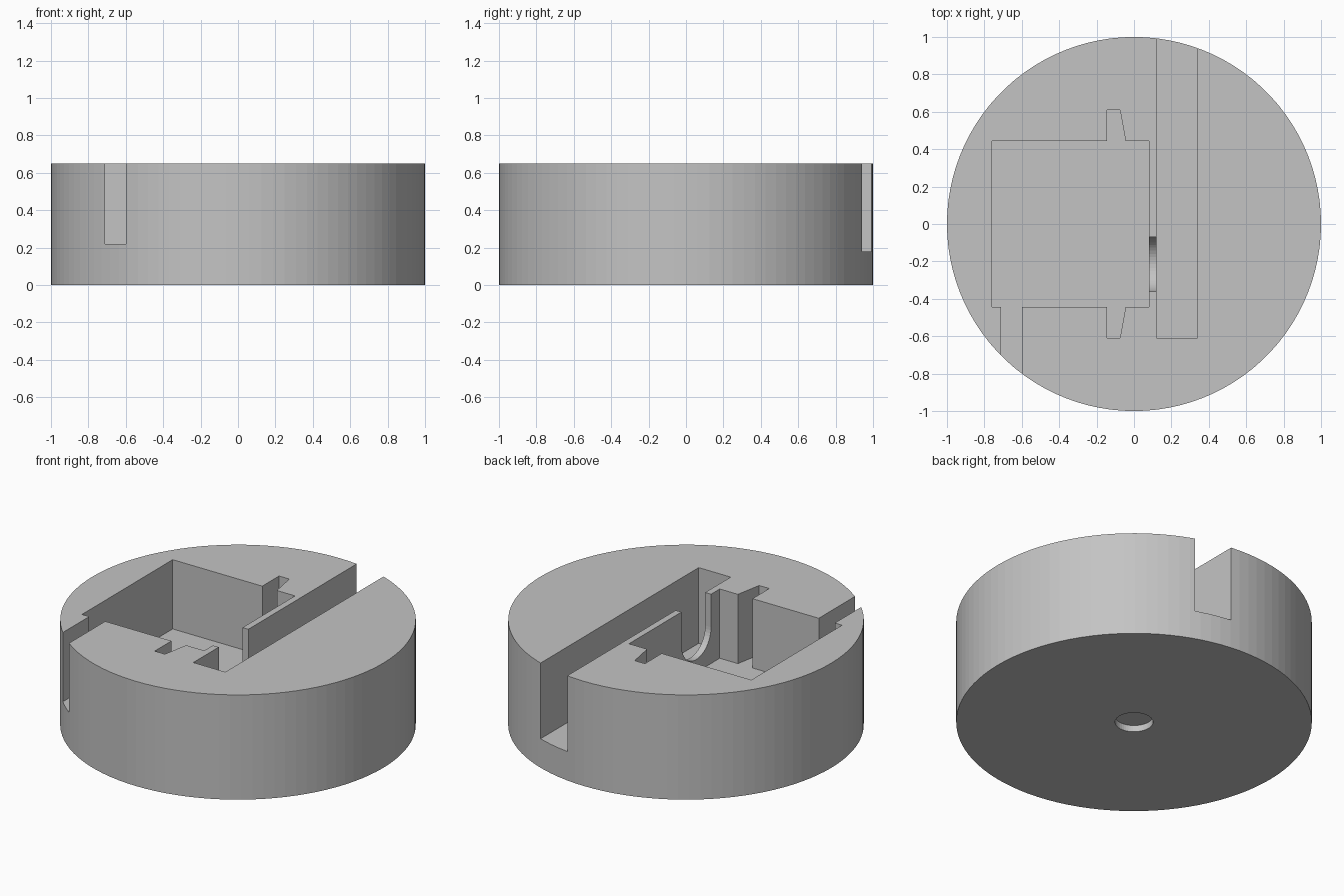
import bpy, bmesh
from math import pi, sin, cos
from mathutils import Vector

cube = bpy.data.objects.get("Cube")
if cube:
    bpy.data.objects.remove(cube, do_unlink=True)

HEIGHT = 0.65
ABOVE = 0.8      # cutters reach past the top face

grey = bpy.data.materials.new("plain grey")
grey.use_nodes = True
colour = (0.55, 0.55, 0.55, 1)
grey.diffuse_color = colour
grey.node_tree.nodes["Principled BSDF"].inputs["Base Color"].default_value = colour


def prism(name, outline, direction):
    """Extrude a closed planar outline along a direction."""
    bm = bmesh.new()
    face = bm.faces.new([bm.verts.new(p) for p in outline])
    side = bmesh.ops.extrude_face_region(bm, geom=[face])["geom"]
    moved = [v for v in side if isinstance(v, bmesh.types.BMVert)]
    bmesh.ops.translate(bm, verts=moved, vec=Vector(direction))
    bmesh.ops.recalc_face_normals(bm, faces=bm.faces)
    mesh = bpy.data.meshes.new(name)
    bm.to_mesh(mesh)
    bm.free()
    mesh.materials.append(grey)
    obj = bpy.data.objects.new(name, mesh)
    bpy.context.collection.objects.link(obj)
    return obj


def upright(name, points, bottom, top):
    return prism(name, [(x, y, bottom) for x, y in points], (0, 0, top - bottom))


def circle(radius, count):
    return [(radius * cos(2 * pi * i / count), radius * sin(2 * pi * i / count))
            for i in range(count)]


# Round body
body = upright("round_body", circle(1, 100), 0, HEIGHT)

# Main pocket with a tapered notch front and back, and the front cable slot
notch = [(-0.145, 0.445), (-0.145, 0.61), (-0.075, 0.61), (-0.045, 0.445)]
back = [(-0.76, 0.445)] + notch + [(0.08, 0.445)]
front = [(x, -y) for x, y in reversed(back)]
slot = [(-0.6, -0.445), (-0.6, -1.1), (-0.71, -1.1), (-0.71, -0.445)]
pocket = upright("pocket_cutter", back + front[:-1] + slot + front[-1:], 0.22, ABOVE)

# Long channel open at the back
channel = upright("channel_cutter",
                  [(0.12, -0.61), (0.34, -0.61), (0.34, 1.1), (0.12, 1.1)], 0.18, ABOVE)

# Round-bottomed gap in the thin wall between pocket and channel
mid, radius, centre = -0.215, 0.145, 0.445
arc = [(0.06, mid - radius * cos(pi * i / 24), centre - radius * sin(pi * i / 24))
       for i in range(25)]
gap = prism("gap_cutter", arc + [(0.06, mid + radius, ABOVE), (0.06, mid - radius, ABOVE)],
            (0.08, 0, 0))

# Shallow round recess underneath
recess = upright("recess_cutter", circle(0.107, 48), -0.1, 0.04)

bpy.context.view_layer.objects.active = body
for cutter in (pocket, channel, gap, recess):
    cutter.hide_render = True
    cut = body.modifiers.new(cutter.name, "BOOLEAN")
    cut.operation = "DIFFERENCE"
    cut.solver = "EXACT"
    cut.object = cutter
    bpy.ops.object.modifier_apply(modifier=cut.name)
    bpy.data.objects.remove(cutter, do_unlink=True)
